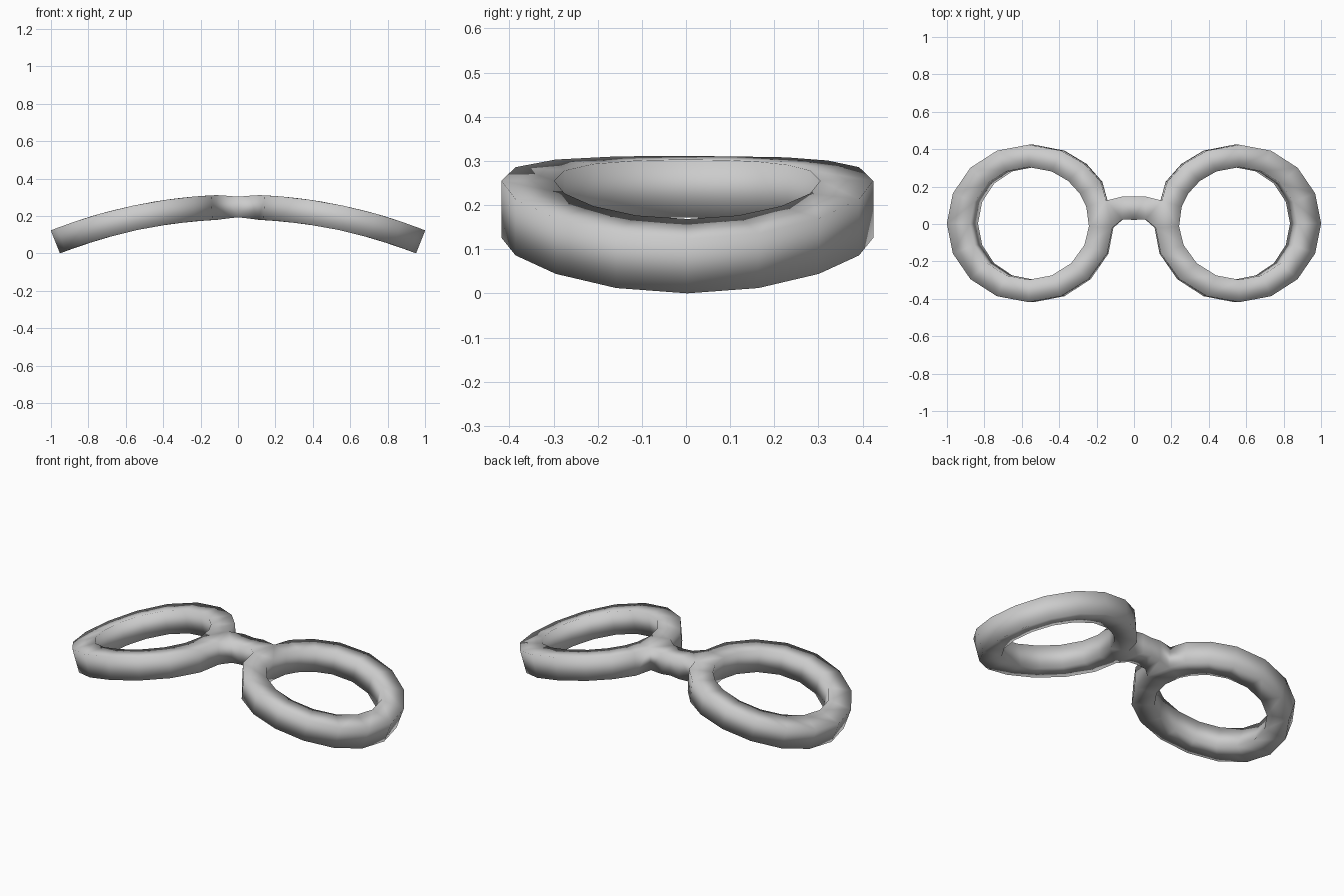
import bpy, bmesh, math
from mathutils import Vector

if "Cube" in bpy.data.objects:
    bpy.data.objects.remove(bpy.data.objects["Cube"])

R = 2.65          # radius of the wrap-around bend
Z_MID = 0.25      # mid height of the frame at the centre
CX, CY = 0.553, 0.003
HALF = 0.066      # half thickness of the rims


def bend(u, y, h):
    a = u / R
    return Vector(((R + h) * math.sin(a), y, Z_MID + (R + h) * math.cos(a) - R))


def ring(bm, u_y, h):
    return [bm.verts.new(bend(u, y, h)) for u, y in u_y]


def ellipse(angles, rx, ry):
    return [(CX + rx * math.cos(math.radians(a)), CY + ry * math.sin(math.radians(a)))
            for a in angles]


# Rim stations: regular sixteenths, with an extra one where the bridge joins
angles = [0, 22.5, 45, 67.5, 90, 112.5, 131, 148, 163, 183,
          202.5, 225, 247.5, 270, 292.5, 315, 337.5]
J = 8             # bridge leaves the rim between stations J and J + 1
outer = ellipse(angles, 0.447, 0.421)
inner = ellipse(angles, 0.318, 0.301)
outer[J] = (0.145, 0.125)
outer[J + 1] = (0.113, -0.02)

bm = bmesh.new()
ot, ob = ring(bm, outer, HALF), ring(bm, outer, -HALF)
it, ib = ring(bm, inner, HALF), ring(bm, inner, -HALF)
n = len(angles)
for i in range(n):
    j = (i + 1) % n
    bm.faces.new((ot[i], ot[j], it[j], it[i]))
    bm.faces.new((ob[j], ob[i], ib[i], ib[j]))
    bm.faces.new((it[i], it[j], ib[j], ib[i]))
    if i != J:
        bm.faces.new((ot[j], ot[i], ob[i], ob[j]))

# Half of the nose bridge, a square tube from the rim to the centre line
section = [ot[J], ot[J + 1], ob[J + 1], ob[J]]
for u, y_hi, y_lo, h in ((0.06, 0.147, 0.025, 0.061), (0.0, 0.147, 0.022, 0.055)):
    new = [bm.verts.new(bend(u, y, k))
           for y, k in ((y_hi, h), (y_lo, h), (y_lo, -h), (y_hi, -h))]
    for k in range(4):
        m = (k + 1) % 4
        bm.faces.new((section[k], section[m], new[m], new[k]))
    section = new

bmesh.ops.recalc_face_normals(bm, faces=bm.faces[:])
for f in bm.faces:
    f.smooth = True
low = min(v.co.z for v in bm.verts)
for v in bm.verts:
    v.co.z -= low

mesh = bpy.data.meshes.new("glasses_frame")
bm.to_mesh(mesh)
bm.free()
frame = bpy.data.objects.new("glasses_frame", mesh)
bpy.context.collection.objects.link(frame)

# Mirror to the other eye
mir = frame.modifiers.new("mirror", 'MIRROR')
mir.use_axis[0] = True
mir.use_clip = True
mir.merge_threshold = 0.001

mat = bpy.data.materials.new("light_grey")
mat.diffuse_color = (0.6, 0.6, 0.6, 1)
mat.use_nodes = True
mat.node_tree.nodes["Principled BSDF"].inputs["Base Color"].default_value = mat.diffuse_color
mesh.materials.append(mat)
